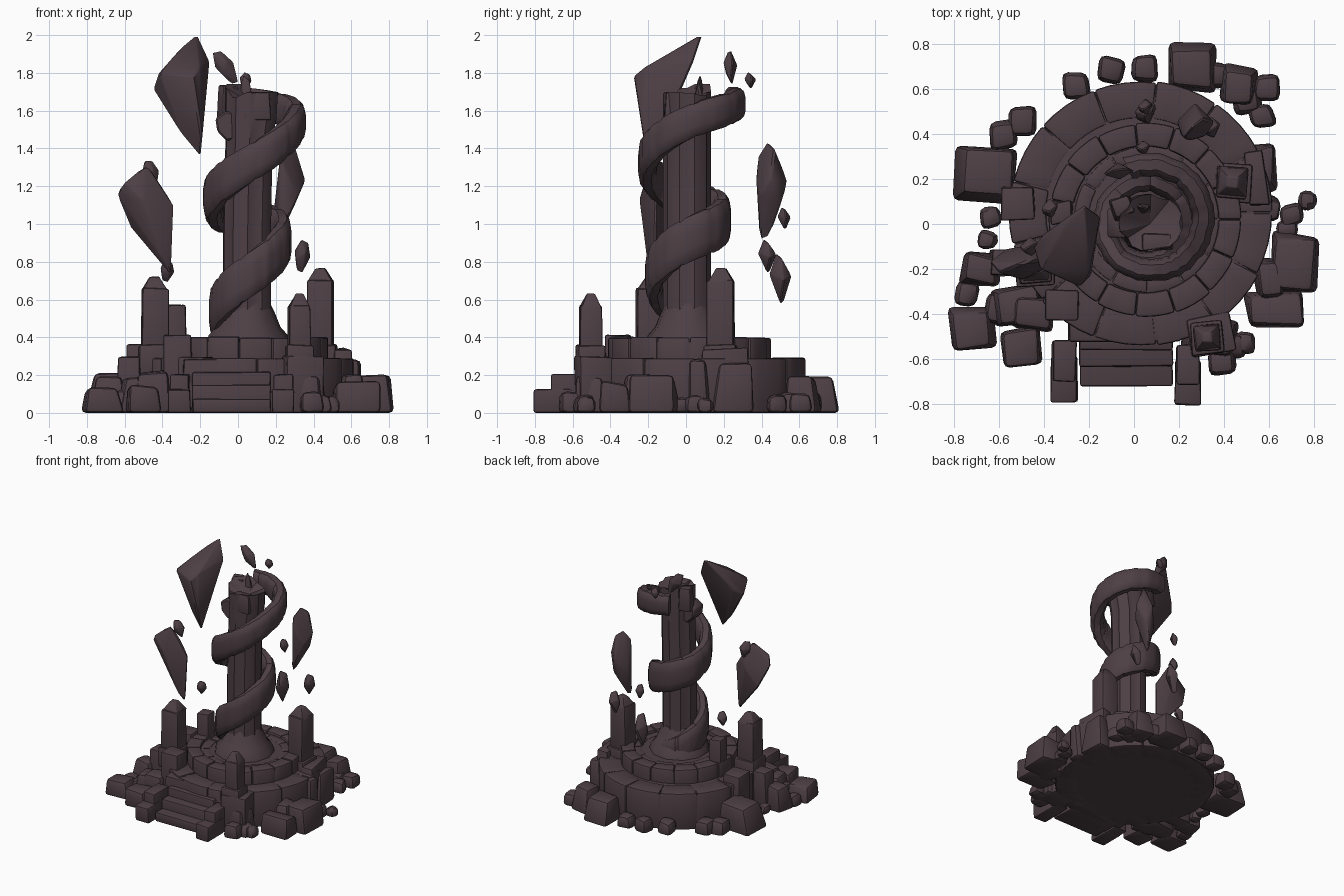
import bpy, bmesh, math, random
from math import sin, cos, radians, pi
from mathutils import Vector, Matrix

random.seed(7)
stone = bpy.data.materials.new("dark_stone")
stone.diffuse_color = (0.075, 0.050, 0.058, 1)


def finish(bm, name, bevel=0.0, segs=2, limit=0.5):
    bmesh.ops.recalc_face_normals(bm, faces=bm.faces[:])
    if bevel:
        edges = [e for e in bm.edges if len(e.link_faces) == 2 and e.calc_face_angle(0) > limit]
        bmesh.ops.bevel(bm, geom=edges, offset=bevel, segments=segs, affect='EDGES',
                        profile=0.5, clamp_overlap=True)
    me = bpy.data.meshes.new(name)
    bm.to_mesh(me)
    bm.free()
    me.materials.append(stone)
    ob = bpy.data.objects.new(name, me)
    bpy.context.collection.objects.link(ob)
    return ob


def block(name, x, y, sx, sy, z0, z1, rot=0, taper=1.0, jit=0.0, bevel=0.012):
    bm = bmesh.new()
    bmesh.ops.create_cube(bm, size=1)
    R = Matrix.Rotation(radians(rot), 3, 'Z')
    for v in bm.verts:
        top = v.co.z > 0
        k = taper if top else 1
        p = R @ Vector((v.co.x * sx * k, v.co.y * sy * k, 0))
        j = [random.uniform(-jit, jit) for _ in range(3)]
        v.co = (x + p.x + j[0], y + p.y + j[1], z1 + j[2] if top else z0)
    return finish(bm, name, bevel)


def hull(name, pts, bevel=0.01):
    bm = bmesh.new()
    for p in pts:
        bm.verts.new(p)
    bmesh.ops.convex_hull(bm, input=bm.verts[:])
    loose = [v for v in bm.verts if not v.link_faces]
    bmesh.ops.delete(bm, geom=loose, context='VERTS')
    return finish(bm, name, bevel, 1, 0.3)


def lathe(name, cx, cy, prof, n=48):
    bm = bmesh.new()
    rings = [[bm.verts.new((cx + r * cos(2 * pi * i / n), cy + r * sin(2 * pi * i / n), z))
              for i in range(n)] for r, z in prof]
    for a, b in zip(rings, rings[1:]):
        for i in range(n):
            bm.faces.new((a[i], a[(i + 1) % n], b[(i + 1) % n], b[i]))
    bm.faces.new(rings[0])
    bm.faces.new(rings[-1])
    return finish(bm, name)


def stone_ring(name, cx, cy, r0, r1, z0, z1, n, jit=0.01, sub=4):
    # ring of bevelled wedge stones
    for k in range(n):
        bm = bmesh.new()
        a0, a1 = 2 * pi * (k + 0.005) / n, 2 * pi * (k + 0.995) / n
        ro, zt = r1 + random.uniform(-jit, jit), z1 + random.uniform(-jit, jit) * 0.7
        secs = []
        for i in range(sub + 1):
            a = a0 + (a1 - a0) * i / sub
            secs.append([bm.verts.new((cx + r * cos(a), cy + r * sin(a), z))
                         for r, z in ((r0, z0), (ro, z0), (ro, zt), (r0, zt))])
        for s, t in zip(secs, secs[1:]):
            for i in range(4):
                bm.faces.new((s[i], s[(i + 1) % 4], t[(i + 1) % 4], t[i]))
        bm.faces.new(secs[0])
        bm.faces.new(secs[-1])
        finish(bm, name, 0.012)


# round two-tier platform
lathe("platform_core", 0.03, 0.05, [(0.575, 0), (0.575, 0.275), (0.5, 0.285)])
stone_ring("lower_tier_stone", 0.03, 0.05, 0.42, 0.588, 0.0, 0.292, 13, 0.006)
lathe("upper_core", 0.05, 0.02, [(0.42, 0.2), (0.42, 0.375), (0.33, 0.375)])
stone_ring("upper_tier_stone", 0.05, 0.02, 0.325, 0.43, 0.2, 0.4, 15, 0.006)
stone_ring("inner_kerb_stone", 0.06, 0.02, 0.26, 0.325, 0.25, 0.38, 12, 0.004)

# front stair with stepped side walls
block("landing", -0.04, -0.46, 0.5, 0.12, 0, 0.285, jit=0.006)
for y1, z in ((-0.72, 0.075), (-0.63, 0.15), (-0.56, 0.22)):
    block("stair_step", -0.035, (y1 - 0.45) / 2, 0.41, -0.45 - y1, 0, z, jit=0.006)
for x, y in ((-0.31, -0.79), (0.24, -0.805)):
    block("stair_wall_low", x, y + 0.1, 0.115, 0.2, 0, 0.125, jit=0.005)
    block("stair_wall_high", x, y + 0.18, 0.105, 0.18, 0, 0.205, jit=0.005)
block("left_pier", -0.32, -0.36, 0.15, 0.14, 0, 0.41, jit=0.006)
block("right_pier", 0.34, -0.49, 0.2, 0.17, 0, 0.3, 10, jit=0.006)

# pointed pillars
def pillar(name, x, y, w, h, rot=0):
    block(name + "_plinth", x, y, w * 1.2, w * 1.2, 0.2, 0.36, rot, jit=0.005)
    block(name + "_shaft", x, y, w, w, 0.25, h - 0.06, rot, 0.95, 0.004)
    block(name + "_cap", x, y, w * 0.95, w * 0.95, h - 0.075, h, rot, 0.35, 0.004, 0.006)


pillar("left_pillar", -0.44, -0.19, 0.145, 0.72, 4)
pillar("right_pillar", 0.435, 0.185, 0.145, 0.765, -4)
pillar("front_pillar", 0.325, -0.505, 0.12, 0.63, 5)
block("broken_pillar", -0.32, 0.05, 0.1, 0.1, 0.25, 0.57, 5, 0.92, 0.008)
block("left_stub", -0.515, 0.09, 0.15, 0.15, 0.1, 0.36, 0, 0.95, 0.006)
block("right_stub", 0.545, 0.2, 0.1, 0.26, 0, 0.34, 8, 0.9, 0.008)
block("west_stub", -0.56, -0.17, 0.16, 0.12, 0, 0.3, 0, 0.9, 0.006)

# fallen rubble: x, y, width, depth, height
big = [(-0.655, 0.225, .28, .26, .2), (-0.715, -0.465, .21, .2, .13), (-0.5, -0.55, .19, .18, .14),
       (0.715, -0.175, .22, .27, .19), (0.63, -0.38, .27, .17, .16), (0.255, 0.695, .2, .22, .2),
       (0.46, 0.61, .16, .18, .19), (0.34, -0.5, .24, .16, .2), (-0.52, -0.36, .22, .18, .19),
       (-0.68, -0.2, .18, .15, .2), (0.57, 0.25, .12, .22, .27), (0.6, 0.07, .1, .12, .28),
       (0.6, -0.25, .14, .2, .2), (-0.45, -0.4, .2, .16, .22)]
small = [(0.59, 0.605, .12), (0.57, 0.48, .11), (-0.26, 0.615, .12), (-0.1, 0.685, .13),
         (0.05, 0.69, .12), (-0.5, 0.46, .13), (-0.58, 0.395, .13), (-0.64, 0.03, .1),
         (-0.65, -0.07, .09), (0.7, 0.04, .11), (0.77, 0.105, .09), (0.49, -0.53, .1),
         (0.39, -0.61, .13), (-0.74, -0.31, .11), (-0.6, -0.38, .14), (0.36, 0.66, .12),
         (0.68, -0.02, .1), (0.5, 0.55, .13), (0.44, -0.54, .11)]
for x, y, sx, sy, h in big:
    block("rubble_block", x, y, sx, sy, 0, h, random.uniform(-9, 9), 0.8, 0.015, 0.025)
for x, y, s in small:
    block("rubble_stone", x, y, s, s, 0, s * 0.85, random.uniform(-15, 15), 0.85, 0.01, 0.03)

# fluted broken column, widening at the broken top
bm = bmesh.new()
n = 20
rings = []
for z, k, sx in ((0.36, 1, 0), (0.9, 1, 0), (1.2, 1, 0.005), (1.45, 0.98, 0.012), (1.56, 1.08, 0.02), (1.62, 1.1, 0.025)):
    rings.append([bm.verts.new((0.05 + sx + k * (0.13 - (0.014 if i % 4 == 0 else 0)) * cos(2 * pi * i / n),
                                0.005 + (0.128 - (0.014 if i % 4 == 0 else 0)) * sin(2 * pi * i / n),
                                z)) for i in range(n)])
for i, v in enumerate(rings[-1]):
    v.co.z += (0.07, 0.06, 0.08, 0.12, 0.12, 0.1, 0.05, 0.07, 0.08, 0.08)[i // 2]
for a, b in zip(rings, rings[1:]):
    for i in range(n):
        bm.faces.new((a[i], a[(i + 1) % n], b[(i + 1) % n], b[i]))
c = bm.verts.new((0.07, 0.0, 1.64))
for i in range(n):
    bm.faces.new((rings[-1][i], rings[-1][(i + 1) % n], c))
bm.faces.new(rings[0])
finish(bm, "column")
lathe("column_foot", 0.05, 0.01, [(0.23, 0.34), (0.215, 0.41), (0.175, 0.455), (0.145, 0.53), (0.12, 0.58)], 11)
hull("column_chunk", [(x, y, z) for y in (-.06, .07) for x, z in
                      ((-.11, 1.49), (-.12, 1.56), (-.06, 1.6), (0, 1.58), (0, 1.45), (-.06, 1.44))])
block("column_tooth", -0.05, 0.07, 0.09, 0.09, 1.55, 1.735, 20, 0.85, 0.012)
block("column_crown", 0.1, -0.08, 0.14, 0.07, 1.55, 1.7, 0, 0.9, 0.01)
hull("column_spike", [(0, 0.1, 1.6), (0.08, 0.1, 1.6), (0.03, 0.03, 1.6), (0.02, 0.08, 1.81), (0.07, 0.06, 1.76)])

# spiral band: angle, height of centre
keys = [(70, .34), (180, .53), (270, .725), (360, .92), (450, 1.02), (540, 1.12),
        (630, 1.32), (720, 1.55), (810, 1.645), (835, 1.65)]


def key_z(a):
    for (a0, z0), (a1, z1) in zip(keys, keys[1:]):
        if a <= a1:
            return z0 + (z1 - z0) * (a - a0) / (a1 - a0)
    return keys[-1][1]


bm = bmesh.new()
secs, steps, m = [], 130, 12
for s in range(steps + 1):
    t = s / steps
    a = 70 + 765 * t
    z = sum(key_z(min(835, max(70, a + d))) for d in (-30, -15, 0, 15, 30)) / 5
    r = 0.155 + 0.1 * t ** 1.6 + random.uniform(-0.004, 0.004)
    w = 0.045 + 0.008 * t
    h = 0.125 - 0.045 * max(0, t - 0.55) / 0.45
    notch = 0.94 if s % 8 == 0 else 1.0      # joints between the band's stones
    ax, ay = 0.045 + 0.035 * t, -0.01 + 0.025 * t
    ring = []
    for j in range(m):
        q = 2 * pi * (j + 0.5) / m
        cx, cz = cos(q), sin(q)
        rr = r + w * notch * math.copysign(abs(cx) ** 0.6, cx)
        zz = z + h * notch * math.copysign(abs(cz) ** 0.75, cz)
        ring.append(bm.verts.new((ax + rr * cos(radians(a)), ay + rr * sin(radians(a)), zz)))
    secs.append(ring)
for a, b in zip(secs, secs[1:]):
    for j in range(m):
        bm.faces.new((a[j], a[(j + 1) % m], b[(j + 1) % m], b[j]))
bm.faces.new(secs[0])
bm.faces.new(secs[-1])
finish(bm, "spiral_band")

# large floating shards
hull("upper_left_shard", [(-.22, .09, 2.01), (-.15, .04, 1.86), (-.2, -.18, 1.35), (-.45, -.1, 1.71),
                          (-.42, -.2, 1.8), (-.24, -.28, 1.78), (-.33, -.02, 1.9), (-.19, -.02, 1.74),
                          (-.3, -.16, 1.47), (-.19, -.23, 1.45), (-.4, -.04, 1.75), (-.2, -.22, 1.83)])
hull("lower_left_shard", [(-.48, -.17, 1.32), (-.645, -.17, 1.16), (-.57, -.11, .98), (-.335, -.16, 1.1),
                          (-.35, -.17, .72), (-.39, -.21, .8), (-.5, -.25, 1.12), (-.46, -.09, 1.12),
                          (-.42, -.13, 1.19), (-.6, -.22, 1.22)])
hull("back_shard", [(.26, .43, 1.44), (.31, .47, 1.40), (.36, .45, 1.24), (.27, .54, 1.23), (.19, .46, 1.1),
                    (.25, .37, 1.25), (.21, .39, .91), (.22, .44, .93), (.32, .39, 1.15), (.22, .38, 1.36),
                    (.3, .5, 1.1)])

# small floating shards: centre, half sizes, tilt
for x, y, z, a, b, c, tilt in [
        (-.065, .235, 1.83, .05, .038, .105, -32), (.04, .34, 1.76, .035, .033, .045, 10),
        (.34, .43, .83, .045, .05, .09, 8), (.05, .5, .71, .05, .06, .135, 5),
        (.05, .52, 1.03, .035, .037, .06, 0), (-.46, -.1, 1.27, .045, .045, .075, -15),
        (-.375, .07, .75, .04, .045, .06, 10)]:
    T = Matrix.Translation((x, y, z)) @ Matrix.Rotation(radians(tilt), 4, 'Y')
    pts = [(-.4 * a, -.4 * b, c), (.5 * a, .1 * b, .85 * c), (-a, 0, .3 * c), (.3 * a, -b, .2 * c),
           (a, .3 * b, 0), (0, b, .1 * c), (-.4 * a, .3 * b, -.9 * c), (.3 * a, 0, -c),
           (-.7 * a, -.6 * b, -.2 * c)]
    hull("small_shard", [T @ Vector(p) for p in pts], 0.005)

# smooth shading with crisp edges
bpy.ops.object.select_all(action='SELECT')
bpy.context.view_layer.objects.active = bpy.context.selected_objects[0]
bpy.ops.object.shade_smooth_by_angle(angle=radians(35))
